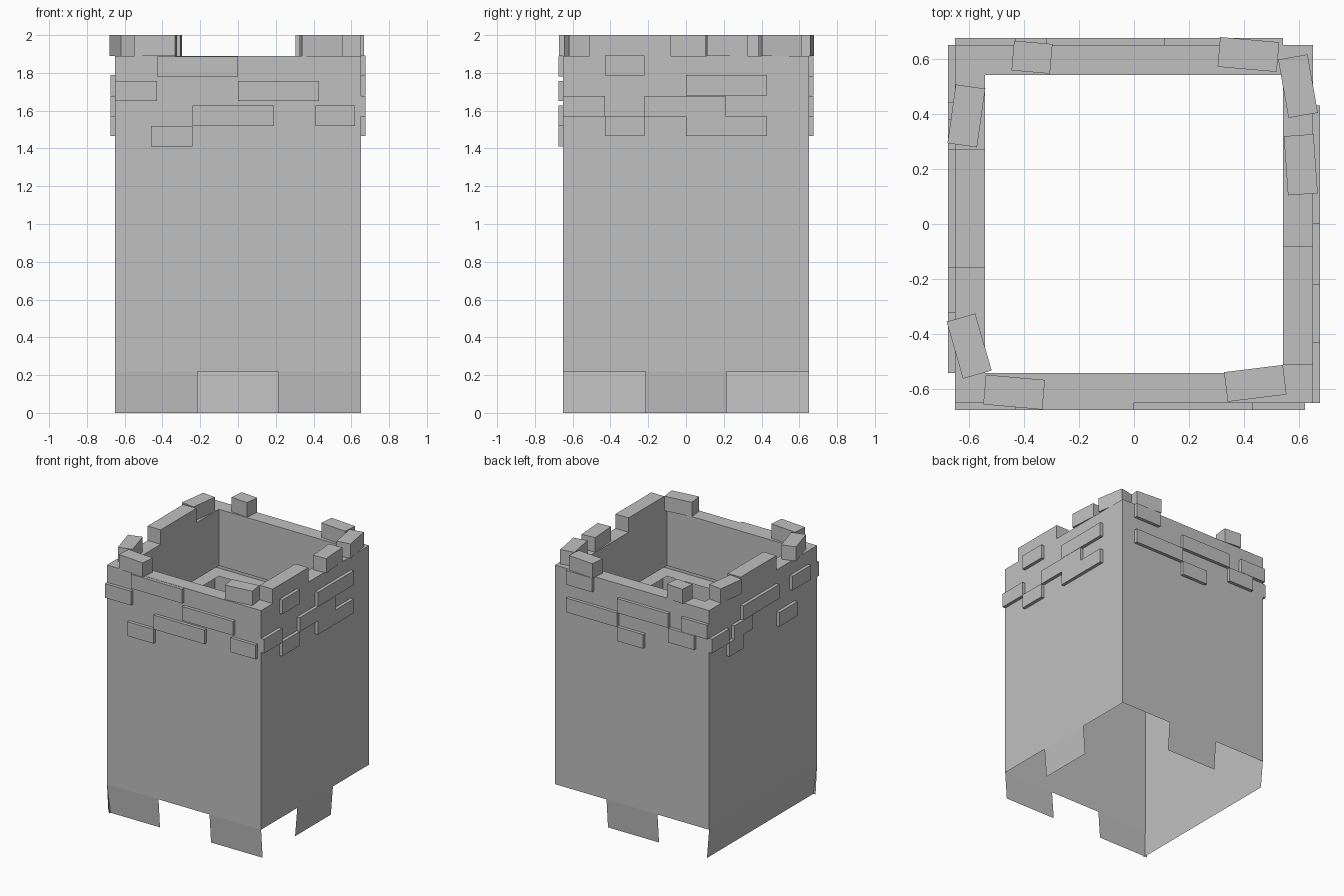
import bpy, bmesh
from math import radians
from mathutils import Matrix, Vector

cube = bpy.data.objects.get("Cube")
if cube:
    bpy.data.objects.remove(cube, do_unlink=True)

stone = bpy.data.materials.new("grey_stone")
stone.use_nodes = True
GREY = (0.53, 0.53, 0.53, 1)
stone.diffuse_color = GREY
stone.node_tree.nodes["Principled BSDF"].inputs["Base Color"].default_value = GREY

OUT, INN = 0.65, 0.54        # half widths of the wall faces
BASE, TOP, HIGH = 0.22, 1.89, 2.0
COURSE, RELIEF = 0.108, 0.025


def finish(name, bm):
    mesh = bpy.data.meshes.new(name)
    bm.to_mesh(mesh)
    bm.free()
    mesh.materials.append(stone)
    obj = bpy.data.objects.new(name, mesh)
    bpy.context.collection.objects.link(obj)
    return obj


def box(name, center, size, turn=0):
    bm = bmesh.new()
    m = (Matrix.Translation(center) @ Matrix.Rotation(radians(turn), 4, 'Z')
         @ Matrix.Diagonal((*size, 1)))
    bmesh.ops.create_cube(bm, size=1, matrix=m)
    return finish(name, bm)


def square_sweep(name, profile):
    """Sweep a (half width, height) profile around a square."""
    bm = bmesh.new()
    rings = [[bm.verts.new((sx * r, sy * r, z))
              for sx, sy in ((-1, -1), (1, -1), (1, 1), (-1, 1))] for r, z in profile]
    for a, b in zip(rings, rings[1:]):
        for i in range(4):
            j = (i + 1) % 4
            bm.faces.new((a[i], a[j], b[j], b[i]))
    return finish(name, bm)


# Tower shell with a thick upper wall and a recessed inner ledge
square_sweep("tower_wall", [(OUT, BASE), (OUT, TOP), (INN, TOP), (INN, 1.46), (OUT, 1.46)])
square_sweep("inner_ledge", [(OUT - 0.002, 1.38), (INN, 1.38)])

# Wall directions: along-wall axis and outward axis
WALLS = {
    "front": (Vector((1, 0, 0)), Vector((0, -1, 0))),
    "back": (Vector((1, 0, 0)), Vector((0, 1, 0))),
    "left": (Vector((0, 1, 0)), Vector((1, 0, 0))),
    "right": (Vector((0, 1, 0)), Vector((-1, 0, 0))),
}

# Thin foundation skirts that lean inwards
SKIRTS = {
    "front": [(-OUT, -0.215), (0.215, OUT)],
    "back": [(-0.215, 0.215)],
    "left": [(-0.215, 0.215)],
    "right": [(-OUT, OUT)],
}
for wall, spans in SKIRTS.items():
    along, out = WALLS[wall]
    for n, (a, b) in enumerate(spans):
        bm = bmesh.new()
        corners = [(a, OUT, BASE), (a, OUT - 0.018, 0), (b, OUT - 0.018, 0), (b, OUT, BASE)]
        face = bm.faces.new([bm.verts.new(along * s + out * r + Vector((0, 0, z)))
                             for s, r, z in corners])
        face.normal_update()
        if face.normal.dot(out) < 0:
            face.normal_flip()
        finish(f"{wall}_skirt_{n + 1}", bm)

# Raised bricks: start and end along the wall, underside height
BRICKS = {
    "front": [(-0.43, 0, 1.78), (-OUT, -0.43, 1.65), (0, 0.43, 1.65),
              (-0.24, 0.19, 1.52), (0.41, 0.62, 1.52), (-0.46, -0.24, 1.41)],
    "left": [(-0.43, -0.22, 1.785), (0, 0.43, 1.68), (-OUT, -0.43, 1.57),
             (-0.22, 0.21, 1.57), (-0.43, -0.22, 1.465), (0, 0.43, 1.465)],
    "back": [(0.32, 0.54, 1.78), (-0.32, 0.11, 1.68), (0.11, 0.54, 1.57),
             (-0.11, 0.11, 1.465), (-0.54, -0.32, 1.57), (-OUT, -0.43, 1.68)],
    "right": [(-0.16, 0.27, 1.68), (-0.54, -0.32, 1.68), (0.44, OUT, 1.57),
              (0.16, 0.38, 1.57), (0.27, 0.44, 1.465), (-0.38, -0.16, 1.465)],
}
for wall, bricks in BRICKS.items():
    along, out = WALLS[wall]
    for n, (a, b, z) in enumerate(bricks):
        center = along * (a + b) / 2 + out * (OUT + RELIEF / 2)
        center.z = z + COURSE / 2
        size = [abs(along[i]) * (b - a) + abs(out[i]) * RELIEF for i in range(2)]
        box(f"{wall}_brick_{n + 1}", center, (*size, COURSE))

# Loose stones on the rim: centre, footprint, turn in degrees
LONG, WIDE = 0.215, 0.108
STONES = [
    (-0.37, 0.605, 0.14, WIDE, -5), (0.415, 0.615, LONG, WIDE, -5),
    (0.595, 0.5, WIDE, LONG, 10), (0.605, 0.215, WIDE, LONG, 4),
    (0.44, -0.578, LONG, WIDE, 7), (-0.435, -0.61, LONG, WIDE, -5),
    (-0.598, -0.443, WIDE, LONG, 16), (-0.608, 0.392, WIDE, LONG, -8),
    (-0.595, 0.055, 0.11, 0.43, 0), (0.595, -0.295, 0.11, 0.43, 0),
]
for n, (x, y, w, d, turn) in enumerate(STONES):
    box(f"rim_stone_{n + 1}", (x, y, (TOP + HIGH) / 2), (w, d, HIGH - TOP), turn)
